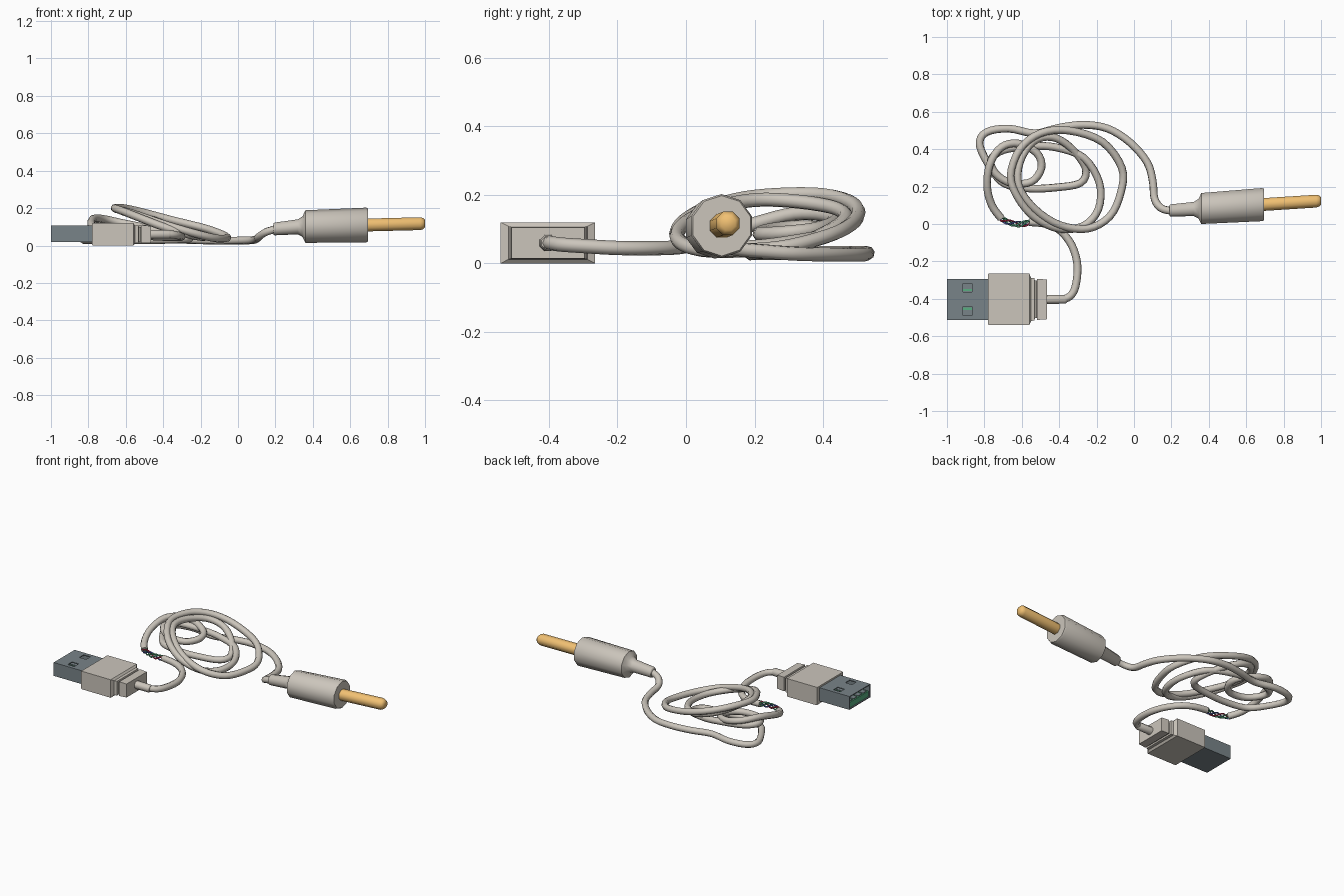
import bpy, bmesh, math
from mathutils import Vector, Matrix

if "Cube" in bpy.data.objects:
    bpy.data.objects.remove(bpy.data.objects["Cube"])


def mat(name, rgb):
    m = bpy.data.materials.new(name)
    m.diffuse_color = (*rgb, 1)
    m.use_nodes = True
    m.node_tree.nodes["Principled BSDF"].inputs["Base Color"].default_value = m.diffuse_color
    return m


PLASTIC = mat("plastic", (0.60, 0.56, 0.50))
GOLD = mat("gold", (0.88, 0.53, 0.17))
STEEL = mat("steel", (0.19, 0.23, 0.25))
GREEN = mat("green", (0.10, 0.42, 0.22))
RED = mat("red", (0.55, 0.03, 0.08))
BLUE = mat("blue", (0.08, 0.12, 0.45))


def add(name, bm, material, smooth=False):
    bmesh.ops.recalc_face_normals(bm, faces=bm.faces)
    if smooth:
        for f in bm.faces:
            f.smooth = True
        for e in bm.edges:
            e.smooth = e.calc_face_angle(0) < math.radians(50)
    me = bpy.data.meshes.new(name)
    bm.to_mesh(me)
    bm.free()
    me.materials.append(material)
    ob = bpy.data.objects.new(name, me)
    bpy.context.collection.objects.link(ob)
    return ob


def boxes(name, spans, material):
    """Each span is x0, x1, y0, y1, z0, z1."""
    bm = bmesh.new()
    for x0, x1, y0, y1, z0, z1 in spans:
        m = Matrix.Translation(((x0 + x1) / 2, (y0 + y1) / 2, (z0 + z1) / 2))
        m = m @ Matrix.Diagonal((x1 - x0, y1 - y0, z1 - z0, 1))
        bmesh.ops.create_cube(bm, size=1, matrix=m)
    return add(name, bm, material)


def loft(name, rings, material, smooth=False):
    bm = bmesh.new()
    rows = [[bm.verts.new(p) for p in r] for r in rings]
    n = len(rows[0])
    for a, b in zip(rows, rows[1:]):
        for i in range(n):
            bm.faces.new((a[i], a[(i + 1) % n], b[(i + 1) % n], b[i]))
    bm.faces.new(rows[0])
    bm.faces.new(rows[-1])
    return add(name, bm, material, smooth)


def tube(name, pts, radius, material, res=4, bevel=2):
    """Smooth tube through the points."""
    cu = bpy.data.curves.new(name, 'CURVE')
    cu.dimensions = '3D'
    cu.bevel_depth, cu.bevel_resolution = radius, bevel
    cu.resolution_u, cu.use_fill_caps = res, True
    sp = cu.splines.new('BEZIER')
    sp.bezier_points.add(len(pts) - 1)
    P = [Vector(p) for p in pts]
    for i, bp in enumerate(sp.bezier_points):
        t = (P[min(i + 1, len(P) - 1)] - P[max(i - 1, 0)]) / 6
        bp.handle_left_type = bp.handle_right_type = 'FREE'
        bp.co, bp.handle_left, bp.handle_right = P[i], P[i] - t, P[i] + t
    tmp = bpy.data.objects.new(name + "_path", cu)
    bpy.context.collection.objects.link(tmp)
    dg = bpy.context.evaluated_depsgraph_get()
    me = bpy.data.meshes.new_from_object(tmp.evaluated_get(dg))
    bpy.data.objects.remove(tmp)
    me.name = name
    me.materials.clear()
    me.materials.append(material)
    for f in me.polygons:
        f.use_smooth = len(f.vertices) == 4
    ob = bpy.data.objects.new(name, me)
    bpy.context.collection.objects.link(ob)


# flat plug housing: rectangular rings (x, half width, half height)
YC, ZC = -0.403, 0.06
prof = [(-0.78, .135, .058), (-0.775, .138, .06), (-0.56, .138, .06), (-0.55, .115, .048),
        (-0.532, .113, .047), (-0.53, .100, .038), (-0.52, .100, .038),
        (-0.518, .110, .047), (-0.465, .106, .045)]
loft("plug_housing", [[(x, YC + sy * w, ZC + sz * h) for sy, sz in
                       ((-1, -1), (1, -1), (1, 1), (-1, 1))] for x, w, h in prof], PLASTIC)

# hollow metal shell with two square windows in the top
x0, x1, y0, y1, z0, z1, t = -1, -0.775, -0.513, -0.293, 0.018, 0.107, 0.006
wx0, wx1 = -0.915, -0.865
shell = [(x0, x1, y0, y1, z0, z0 + t), (x0, x1, y0, y0 + t, z0 + t, z1 - t),
         (x0, x1, y1 - t, y1, z0 + t, z1 - t),
         (x0, wx0, y0, y1, z1 - t, z1), (wx1, x1, y0, y1, z1 - t, z1)]
for a, b in ((y0, -0.488), (-0.442, -0.364), (-0.318, y1)):
    shell.append((wx0, wx1, a, b, z1 - t, z1))
boxes("plug_shell", shell, STEEL)

# contact tongue and strips inside the shell
boxes("contact_tongue", [(-0.992, x1, y0 + t, y1 - t, z0 + t, 0.06)], GREEN)
boxes("contact_strips", [(-0.985, x1, YC + k * .05 - .019, YC + k * .05 + .019, .06, .064)
                         for k in (-1.5, -.5, .5, 1.5)], STEEL)


# round parts on an axis: (x, radius)
def turned(name, prof, sides, material, centre):
    loft(name, [[(x, centre(x)[0] + r * math.cos(a), centre(x)[1] + r * math.sin(a))
                 for a in (math.tau * (i + .5) / sides for i in range(sides))]
                for x, r in prof], material, True)


def jack_axis(x):
    return 0.072 + 0.064 * (x - 0.19), 0.088 + 0.09 * min(x - 0.19, 0.14) + 0.025 * max(x - 0.33, 0)


turned("jack_body", [(.19, .030), (.195, .034), (.32, .040), (.345, .055), (.36, .087),
                     (.685, .093), (.695, .088)], 10, PLASTIC, jack_axis)
turned("jack_pin", [(.69, .037), (.975, .037), (.99, .032), (1.0, .022)], 8, GOLD, jack_axis)
turned("plug_strain_relief", [(-.47, .026), (-.37, .025), (-.36, .020)], 8, PLASTIC,
       lambda x: (YC, ZC))

# cable from the flat plug to the frayed spot
R = 0.021
tube("plug_cable", [(-.46, -.403, .06), (-.37, -.40, .06), (-.325, -.365, .055), (-.305, -.29, .05),
                    (-.305, -.20, .045), (-.335, -.11, .044), (-.395, -.035, .046),
                    (-.47, .0, .05), (-.56, .01, .055)], R, PLASTIC)

# from the frayed spot up over the small ring and into the wide lower loop
small = [(-.71, .03, .06), (-.76, .10, .08), (-.785, .2, .115), (-.77, .32, .145), (-.71, .41, .14),
         (-.62, .43, .12), (-.52, .38, .10), (-.495, .30, .09), (-.55, .225, .085),
         (-.66, .22, .09), (-.74, .27, .10), (-.765, .34, .105), (-.70, .395, .10),
         (-.55, .415, .09)]
# large rings tilted down toward the jack
large = [(-.42, .41, .08), (-.27, .355, .07), (-.185, .22, .05), (-.19, .08, .045),
         (-.27, -.01, .06), (-.40, -.025, .10), (-.53, .035, .15), (-.62, .14, .185),
         (-.66, .26, .20), (-.61, .40, .20), (-.5, .485, .175), (-.35, .50, .135),
         (-.17, .44, .09), (-.065, .30, .05), (-.07, .17, .038), (-.13, .04, .04),
         (-.25, -.025, .07), (-.40, -.005, .115), (-.53, .08, .16), (-.615, .20, .185),
         (-.61, .33, .18), (-.54, .44, .16), (-.44, .465, .13), (-.34, .41, .09)]
# low outer loop lying on the table, then the run out to the jack
tail = [(-.26, .30, .045), (-.285, .22, .035), (-.42, .195, .03), (-.56, .19, .03), (-.69, .215, .03),
        (-.76, .29, .03), (-.825, .42, .03), (-.79, .49, .03), (-.67, .51, .03), (-.53, .485, .03),
        (-.40, .515, .03), (-.27, .53, .03), (-.14, .51, .026), (-.02, .435, .026),
        (.07, .33, .028), (.1, .23, .035), (.11, .135, .045), (.145, .085, .07), (.20, .07, .088)]
tube("coiled_cable", small + large + tail, R, PLASTIC)

# loosely twisted inner wires showing where the jacket is missing
for k, (name, m) in enumerate((("green", GREEN), ("red", RED), ("blue", BLUE), ("bare", GREEN))):
    pts = []
    for i in range(13):
        u = i / 12
        a = math.tau * (k / 4 + 1.2 * u)
        pts.append((-.55 - .165 * u, .01 + .02 * u - .02 * math.sin(math.pi * u) + .013 * math.cos(a),
                    .055 + .005 * u + .013 * math.sin(a)))
    tube(name + "_wire", pts, 0.005, m, 2, 1)
